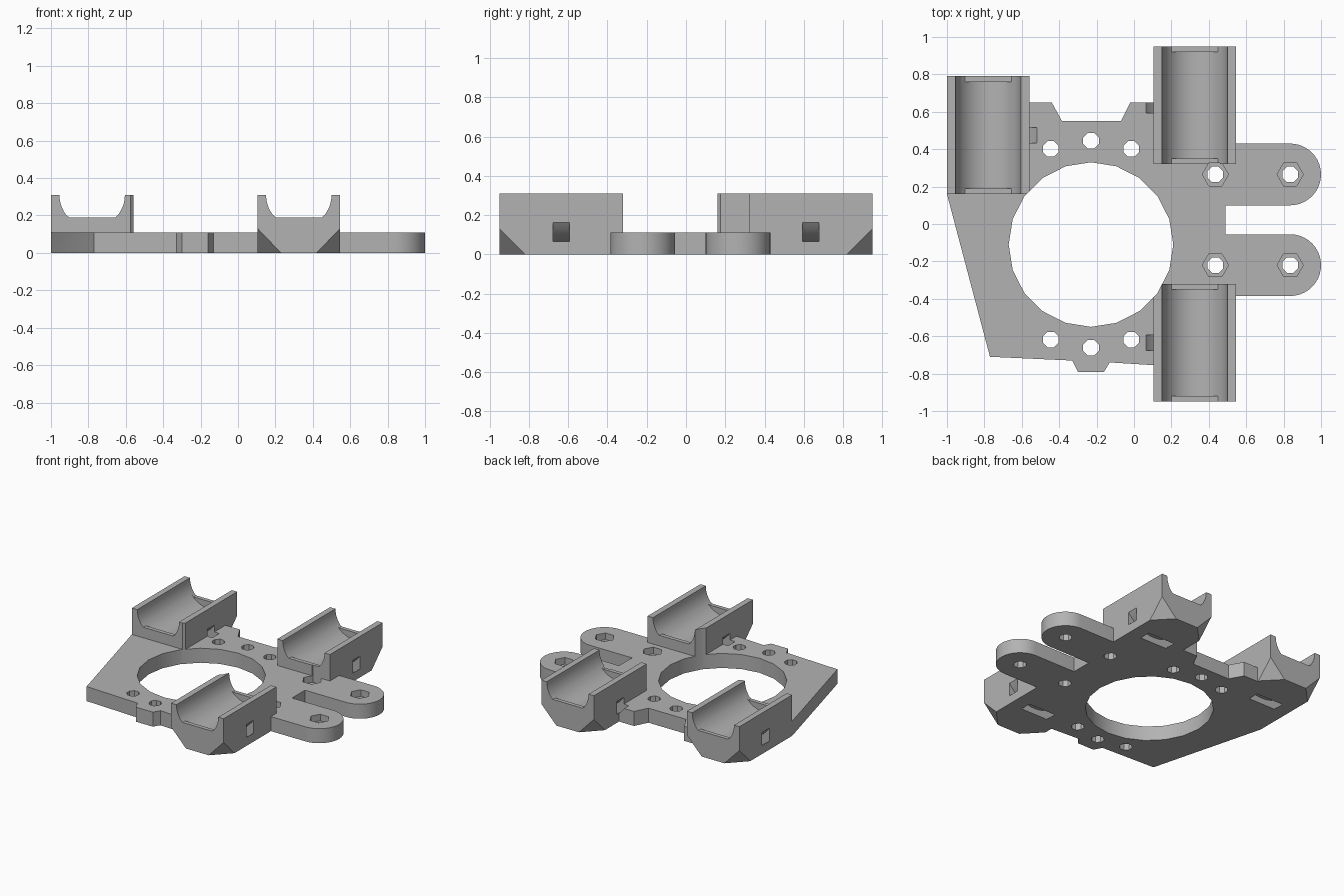
import bpy, bmesh, math
from mathutils import Vector

if "Cube" in bpy.data.objects:
    bpy.data.objects.remove(bpy.data.objects["Cube"])

PLATE_H, TOP = 0.11, 0.31
HALF_W, LENGTH, GROOVE_R, LIP_Z, LIP_T = 0.22, 0.63, 0.175, 0.19, 0.03

grey = bpy.data.materials.new("grey plastic")
grey.diffuse_color = (0.45, 0.45, 0.45, 1)
grey.use_nodes = True
grey.node_tree.nodes["Principled BSDF"].inputs["Base Color"].default_value = grey.diffuse_color


def finish(name, bm):
    bmesh.ops.remove_doubles(bm, verts=bm.verts, dist=1e-5)
    bmesh.ops.recalc_face_normals(bm, faces=bm.faces)
    me = bpy.data.meshes.new(name)
    bm.to_mesh(me)
    bm.free()
    me.materials.append(grey)
    ob = bpy.data.objects.new(name, me)
    bpy.context.collection.objects.link(ob)
    return ob


def loft(name, rings):
    """Closed solid through rings that have equal point counts."""
    bm = bmesh.new()
    rows = [[bm.verts.new(p) for p in r] for r in rings]
    n = len(rows[0])
    for a, b in zip(rows, rows[1:]):
        for i in range(n):
            j = (i + 1) % n
            if (a[i].co - b[i].co).length < 1e-6 and (a[j].co - b[j].co).length < 1e-6:
                continue
            bm.faces.new((a[i], a[j], b[j], b[i]))
    bm.faces.new(rows[0])
    bm.faces.new(rows[-1])
    return finish(name, bm)


def prism(name, pts, z0, z1):
    return loft(name, [[(x, y, z) for x, y in pts] for z in (z0, z1)])


def arc(cx, cy, r, a0, a1, n):
    return [(cx + r * math.cos(math.radians(a0 + (a1 - a0) * i / n)),
             cy + r * math.sin(math.radians(a0 + (a1 - a0) * i / n))) for i in range(n + 1)]


def ngon(cx, cy, r, n, start=0):
    return arc(cx, cy, r, start, start + 360, n)[:-1]


def holder_block(cx, inner, outer):
    # Box with the two lower outer corners sliced off
    s = 1 if outer > inner else -1
    pts = []
    for side in (-1, 1):
        x = cx + side * HALF_W
        pts += [(x, inner, 0), (x, inner, TOP), (x, outer, TOP), (x, outer, 0.13),
                (x - side * 0.125, outer, 0), (x, outer - s * 0.13, 0)]
    bm = bmesh.new()
    vs = [bm.verts.new(p) for p in pts]
    bmesh.ops.convex_hull(bm, input=vs)
    bmesh.ops.dissolve_limit(bm, angle_limit=0.01, verts=bm.verts, edges=bm.edges)
    return finish("holder_block", bm)


def groove_cutter(cx, y0, y1):
    # Round trough with a shallower flat-bottomed lip at each end
    deep = [(cx - GROOVE_R, 0.4)] + arc(cx, TOP, GROOVE_R, 180, 360, 24) + [(cx + GROOVE_R, 0.4)]
    shallow = [(x, max(z, LIP_Z)) for x, z in deep]
    a, b = y0 + LIP_T, y1 - LIP_T
    stations = [(y0 - 0.05, shallow), (a, shallow), (a, deep),
                (b, deep), (b, shallow), (y1 + 0.05, shallow)]
    return loft("groove_cutter", [[(x, y, z) for x, z in prof] for y, prof in stations])


def tie_slot_cutter(cx, cy):
    # Curved strap channel passing beneath the trough
    prof = arc(cx, TOP, 0.33, 180, 360, 32) + arc(cx, TOP, 0.265, 360, 180, 32)
    return loft("tie_slot_cutter", [[(x, y, z) for x, z in prof] for y in (cy - 0.042, cy + 0.042)])


# Flat plate with two rounded arms
outline = [(-1, 0.16), (-0.77, -0.71), (-0.33, -0.73), (-0.30, -0.79), (-0.16, -0.79),
           (-0.13, -0.74), (0.11, -0.755), (0.25, -0.755), (0.35, -0.385)]
outline += arc(0.835, -0.22, 0.165, -90, 90, 20) + [(0.49, -0.055), (0.49, 0.10)]
outline += arc(0.835, 0.265, 0.165, -90, 90, 20)
outline += [(0.35, 0.43), (0.25, 0.65), (-0.02, 0.65), (-0.07, 0.55), (-0.385, 0.55),
            (-0.44, 0.65), (-0.7, 0.65), (-0.9, 0.3)]
body = prism("mounting_plate", outline, 0, PLATE_H)

unions, cuts = [], []

# Three bearing holders: centre x, inner end y, outer end y
for cx, inner, outer in ((-0.78, 0.16, 0.79), (0.325, 0.32, 0.95), (0.325, -0.32, -0.95)):
    unions.append(holder_block(cx, inner, outer))
    cuts.append(groove_cutter(cx, min(inner, outer), max(inner, outer)))
    cuts.append(tie_slot_cutter(cx, (inner + outer) / 2))

# Large central opening
cuts.append(prism("centre_hole_cutter", ngon(-0.23, -0.11, 0.44, 20, 90), -0.1, 0.5))

# Two rows of small bolt holes
for s in (-1, 1):
    for dx, dy in ((-0.215, 0.51), (0, 0.553), (0.215, 0.51)):
        cuts.append(prism("bolt_hole_cutter", ngon(-0.23 + dx, -0.108 + s * dy, 0.045, 8, 22.5), -0.1, 0.2))

# Arm holes with hexagonal nut pockets
for x in (0.435, 0.835):
    for y in (-0.22, 0.265):
        cuts.append(prism("arm_hole_cutter", ngon(x, y, 0.045, 8, 22.5), -0.1, 0.2))
        cuts.append(prism("nut_pocket_cutter", ngon(x, y, 0.07, 6), 0.06, 0.2))

# Combine everything into one solid bracket
bpy.context.view_layer.objects.active = body
body.select_set(True)
for op, tools in (("UNION", unions), ("DIFFERENCE", cuts)):
    for tool in tools:
        mod = body.modifiers.new("shape", "BOOLEAN")
        mod.operation, mod.solver, mod.object = op, "EXACT", tool
        bpy.ops.object.modifier_apply(modifier=mod.name)
        bpy.data.objects.remove(tool, do_unlink=True)

body.name = "bearing_bracket"
bpy.ops.object.shade_smooth_by_angle(angle=math.radians(30))
